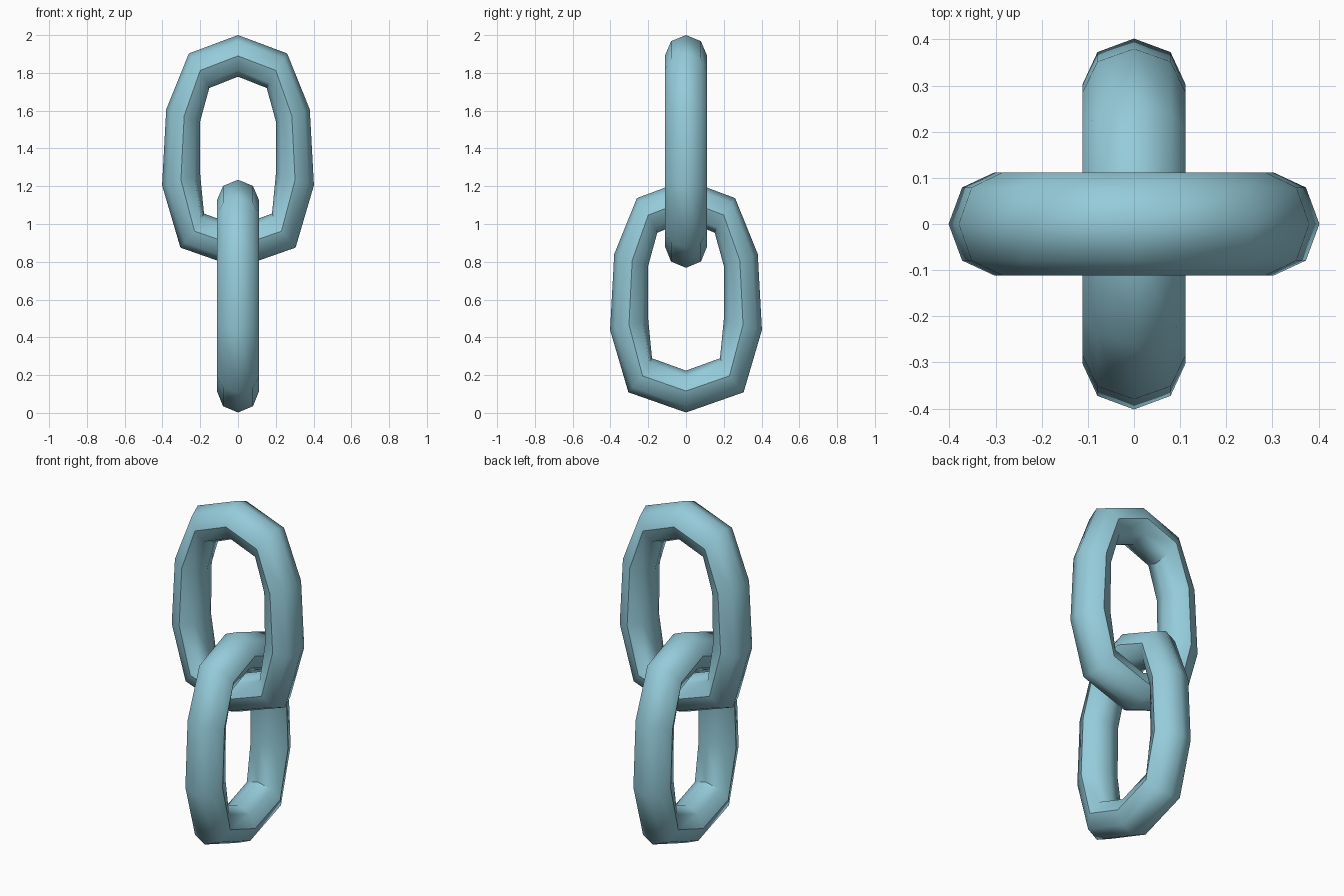
import bpy, bmesh, math

if "Cube" in bpy.data.objects:
    bpy.data.objects.remove(bpy.data.objects["Cube"])

mat = bpy.data.materials.new("pale_blue")
mat.diffuse_color = (0.30, 0.60, 0.70, 1)
mat.use_nodes = True
mat.node_tree.nodes["Principled BSDF"].inputs["Base Color"].default_value = mat.diffuse_color

# Half outlines of the upper link, top to bottom: (across, z)
OUTER = [(0, 2.0), (0.26, 1.903), (0.38, 1.607), (0.402, 1.205), (0.305, 0.875), (0, 0.768)]
RIDGE = [(0, 1.89), (0.20, 1.813), (0.285, 1.572), (0.302, 1.233), (0.23, 0.962), (0, 0.882)]
INNER = [(0, 1.78), (0.152, 1.72), (0.20, 1.545), (0.20, 1.26), (0.18, 1.055), (0, 0.99)]
DEPTH, SIDES = 0.112, 8


def mirror(half):
    """Close a half outline into a ten-point loop."""
    return half + [(-x, z) for x, z in half[-2:0:-1]]


def link(name, drop, turned):
    bm = bmesh.new()
    rings = []
    for o, c, i in zip(mirror(OUTER), mirror(RIDGE), mirror(INNER)):
        ring = []
        for k in range(SIDES):
            a = math.tau * k / SIDES
            t = math.cos(a)
            e = o if t > 0 else i
            x = c[0] + (e[0] - c[0]) * abs(t)
            z = c[1] + (e[1] - c[1]) * abs(t) - drop
            y = DEPTH * math.sin(a)
            ring.append(bm.verts.new((-y, x, z) if turned else (x, y, z)))
        rings.append(ring)
    n = len(rings)
    for s in range(n):
        a, b = rings[s], rings[(s + 1) % n]
        for k in range(SIDES):
            m = (k + 1) % SIDES
            bm.faces.new((a[k], a[m], b[m], b[k])).smooth = True
    bmesh.ops.recalc_face_normals(bm, faces=bm.faces[:])
    # Crease the side ridges and the tight inner corners
    for s in range(n):
        a, b = rings[s], rings[(s + 1) % n]
        for k in (2, 6):
            bm.edges.get((a[k], b[k])).smooth = False
        for k in (3, 4):
            e = bm.edges.get((a[k], a[k + 1]))
            if e.calc_face_angle() > math.radians(45):
                e.smooth = False
    me = bpy.data.meshes.new(name)
    bm.to_mesh(me)
    bm.free()
    me.materials.append(mat)
    ob = bpy.data.objects.new(name, me)
    bpy.context.collection.objects.link(ob)


link("upper_link", 0.0, False)
link("lower_link", 0.766, True)
